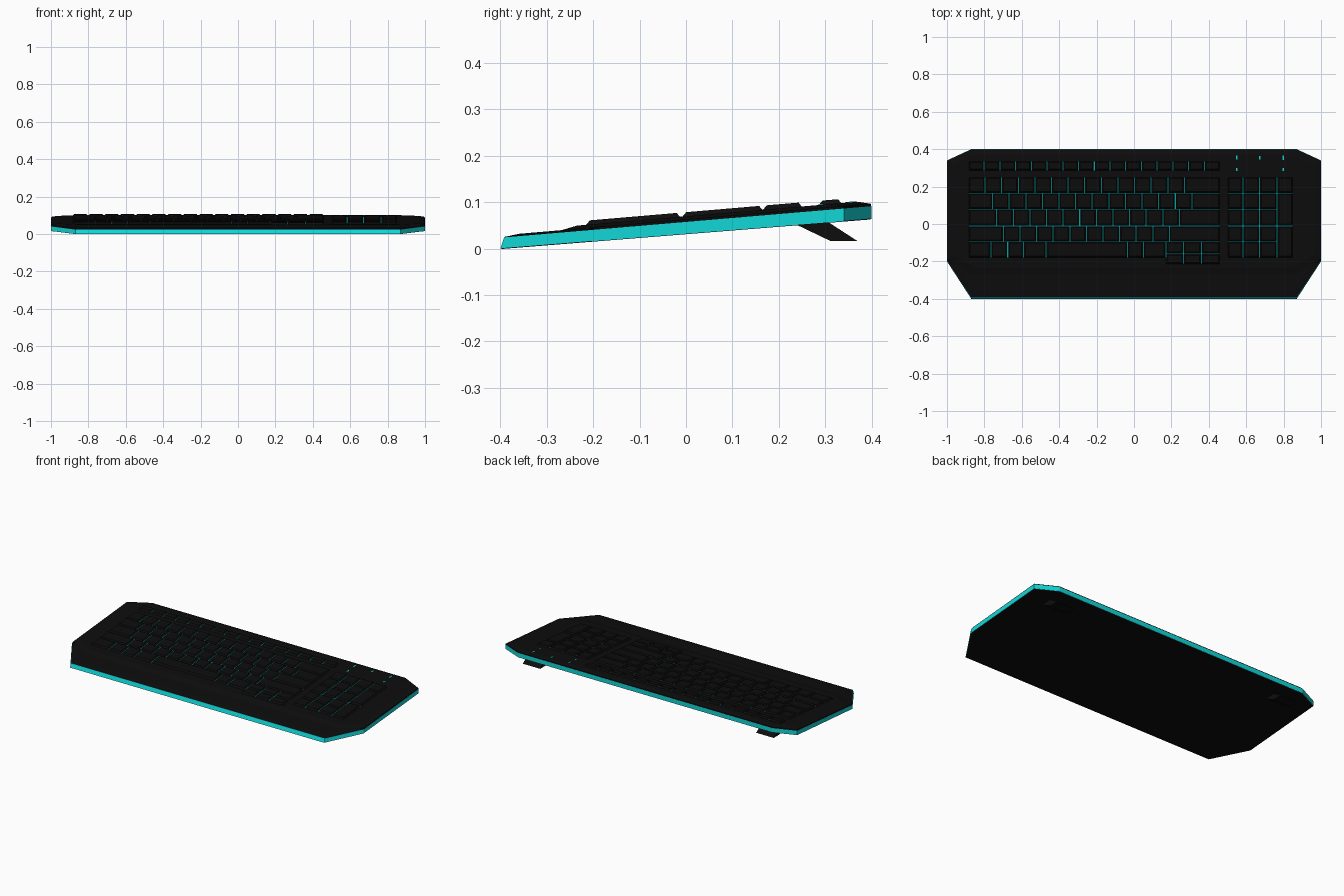
import bpy, bmesh

if "Cube" in bpy.data.objects:
    bpy.data.objects.remove(bpy.data.objects["Cube"])


def material(name, rgb):
    m = bpy.data.materials.new(name)
    m.diffuse_color = (*rgb, 1)
    m.use_nodes = True
    m.node_tree.nodes["Principled BSDF"].inputs["Base Color"].default_value = m.diffuse_color
    return m


BLACK = material("matte black", (0.004, 0.004, 0.004))
CYAN = material("cyan", (0.006, 0.68, 0.69))


def deck_z(y, up=0.0):
    """Height above the tilted top plane of the tray."""
    return 0.0575 + 0.085 * y + up


def base_z(y):
    return 0.032 + 0.08 * y


def outline(x, y0, y1, cx, cf, cb):
    """Octagon with large front corner cuts and small back ones."""
    half = [(x - cx, y0), (x, y0 + cf), (x, y1 - cb), (x - cx, y1)]
    return half + [(-a, b) for a, b in reversed(half)]


def loft(bm, rings):
    loops = [[bm.verts.new(p) for p in r] for r in rings]
    n = len(loops[0])
    for a, b in zip(loops, loops[1:]):
        for i in range(n):
            j = (i + 1) % n
            bm.faces.new((a[i], a[j], b[j], b[i]))
    bm.faces.new(loops[0][::-1])
    bm.faces.new(loops[-1])


def finish(name, bm, mat):
    bmesh.ops.recalc_face_normals(bm, faces=bm.faces)
    me = bpy.data.meshes.new(name)
    bm.to_mesh(me)
    bm.free()
    me.materials.append(mat)
    ob = bpy.data.objects.new(name, me)
    bpy.context.collection.objects.link(ob)
    return ob


def raised(pts, up):
    return [(x, y, deck_z(y, up)) for x, y in pts]


def rect(x0, x1, y0, y1):
    return [(x0, y0), (x1, y0), (x1, y1), (x0, y1)]


def key(bm, x0, x1, y0, y1):
    g, t = 0.0015, 0.009
    loft(bm, [raised(rect(x0 + g, x1 - g, y0, y1), 0.011),
              raised(rect(x0 + t, x1 - t, y0 + t, y1 - t * 0.8), 0.021)])


def key_row(bm, edges, y0, y1):
    for a, b in zip(edges, edges[1:]):
        key(bm, a, b, y0, y1)


# Cyan tray forming the coloured rim, and a black base plate beneath
low = outline(1.0, -0.40, 0.40, 0.13, 0.20, 0.06)
top = outline(1.0, -0.392, 0.40, 0.13, 0.195, 0.06)
bm = bmesh.new()
loft(bm, [[(x, y, base_z(y)) for x, y in low], raised(top, 0)])
finish("rim_tray", bm, CYAN)

bm = bmesh.new()
plate = outline(0.998, -0.398, 0.398, 0.13, 0.20, 0.06)
loft(bm, [[(x, y, base_z(y) - 0.001) for x, y in plate],
          [(x, y, base_z(y) + 0.004) for x, y in plate]])
finish("base_plate", bm, BLACK)

# Palm rest skin over the whole tray
bm = bmesh.new()
loft(bm, [raised(outline(0.999, -0.391, 0.399, 0.13, 0.195, 0.06), -0.002),
          raised(outline(0.999, -0.391, 0.399, 0.13, 0.195, 0.06), 0.001),
          raised(outline(0.98, -0.36, 0.38, 0.125, 0.18, 0.055), 0.005)])
finish("palm_rest", bm, BLACK)

# Raised key deck with bevelled border
bm = bmesh.new()
loft(bm, [raised(outline(0.998, -0.272, 0.399, 0.13, 0.08, 0.06), 0.001),
          raised(outline(0.998, -0.268, 0.399, 0.13, 0.08, 0.06), 0.005),
          raised(outline(0.965, -0.235, 0.37, 0.12, 0.07, 0.055), 0.012)])
finish("key_deck", bm, BLACK)

# Cyan beds that show through the gaps between keys
L, R = -0.885, 0.46
bm = bmesh.new()
for x0, x1, y0, y1 in [(L, R, -0.178, 0.248), (L, R, 0.287, 0.333),
                       (0.175, R, -0.21, -0.17), (0.50, 0.85, -0.178, 0.248)]:
    r = rect(x0 + 0.003, x1 - 0.003, y0, y1)
    loft(bm, [raised(r, 0.010), raised(r, 0.0126)])
finish("key_beds", bm, CYAN)

# Main key block: first key width, number of unit keys, then a wide last key
U = 0.0888
ROWS = [(0.25, 0.165), (0.165, 0.08), (0.08, -0.0085), (-0.0125, -0.095), (-0.095, -0.18)]
bm = bmesh.new()
for (y1, y0), (first, count) in zip(ROWS, [(1, 12), (1.45, 12), (1.7, 11), (2.1, 10)]):
    start = L + first * U
    key_row(bm, [L] + [start + i * U for i in range(count + 1)] + [R], y0, y1)
key_row(bm, [L, -0.765, -0.675, -0.59, -0.47, -0.035, 0.05, 0.17], -0.18, -0.095)
arrows = [0.17, 0.265, 0.36, R]
key_row(bm, arrows, -0.158, -0.095)
key_row(bm, arrows, -0.216, -0.16)
finish("main_keys", bm, BLACK)

# Function key row
bm = bmesh.new()
key_row(bm, [L + i * (R - L) / 16 for i in range(17)], 0.285, 0.335)
finish("function_keys", bm, BLACK)

# Number pad with two tall keys on the right
bm = bmesh.new()
COLS = [0.50, 0.582, 0.672, 0.765, 0.85]
for i, (y1, y0) in enumerate(ROWS):
    key_row(bm, COLS if i == 0 else COLS[:4], y0, y1)
key(bm, COLS[3], COLS[4], -0.0085, 0.165)
key(bm, COLS[3], COLS[4], -0.18, -0.0125)
finish("number_pad_keys", bm, BLACK)

# Indicator marks above the number pad
bm = bmesh.new()
for x, y, h in [(0.55, 0.355, 0.011), (0.672, 0.355, 0.009), (0.797, 0.355, 0.012),
                (0.55, 0.292, 0.008), (0.797, 0.292, 0.008)]:
    r = rect(x - 0.004, x + 0.004, y - h, y + h)
    loft(bm, [raised(r, 0.008), raised(r, 0.0135)])
finish("indicator_marks", bm, CYAN)

# Folding feet, slanting back from the underside
for side, name in [(-1, "left_foot"), (1, "right_foot")]:
    bm = bmesh.new()
    prof = [(0.235, 0.053), (0.312, 0.016), (0.37, 0.016), (0.305, 0.058)]
    loft(bm, [[(side * x, y, z) for y, z in prof] for x in (0.74, 0.86)])
    finish(name, bm, BLACK)
